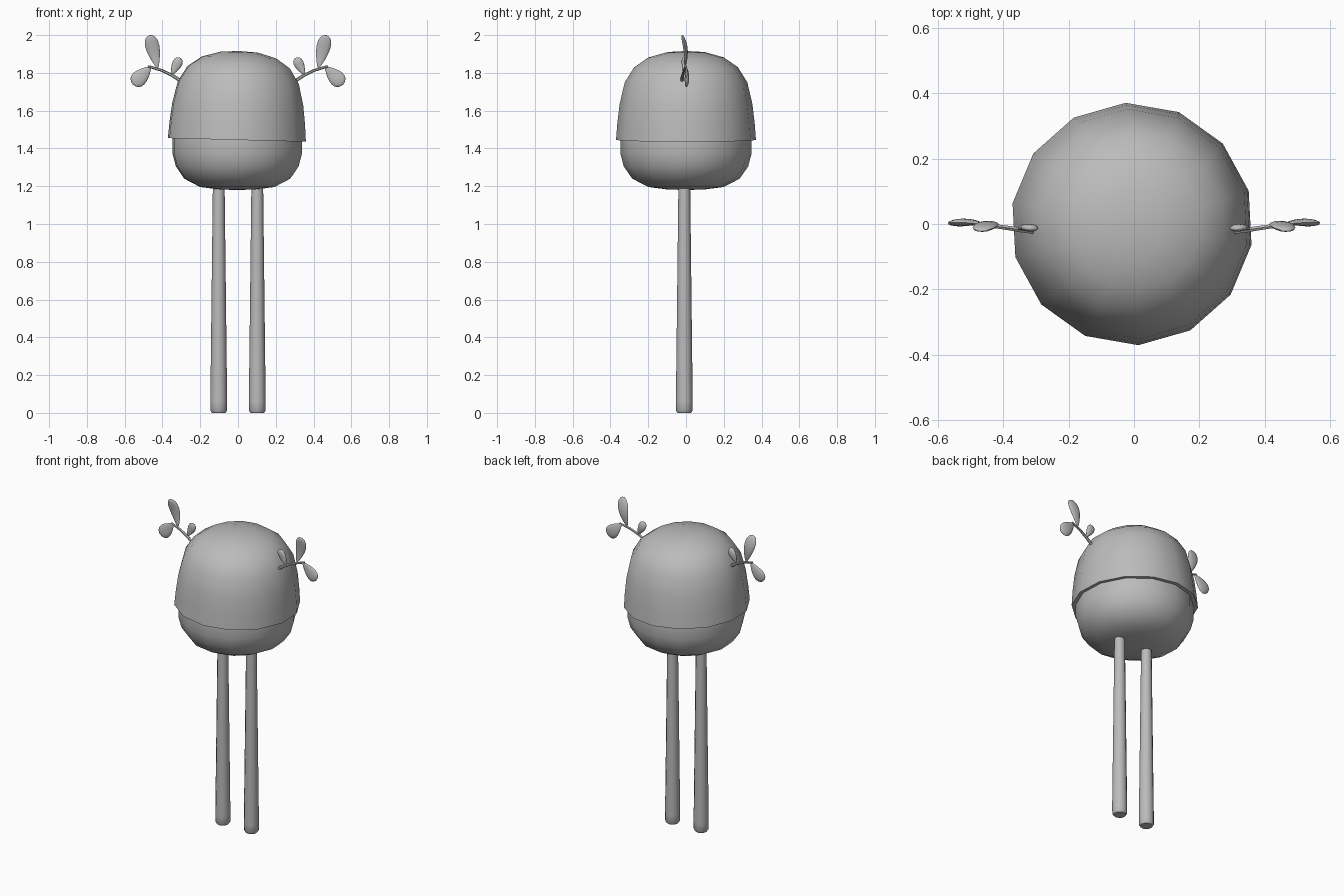
import bpy, bmesh, math
from mathutils import Vector, Matrix

if "Cube" in bpy.data.objects:
    bpy.data.objects.remove(bpy.data.objects["Cube"], do_unlink=True)

GREY = (0.5, 0.5, 0.5, 1)
grey = bpy.data.materials.new("plain grey")
grey.use_nodes = True
grey.diffuse_color = GREY
grey.node_tree.nodes["Principled BSDF"].inputs["Base Color"].default_value = GREY


def finish(name, bm, angle=50):
    bmesh.ops.recalc_face_normals(bm, faces=bm.faces)
    mesh = bpy.data.meshes.new(name)
    bm.to_mesh(mesh)
    bm.free()
    mesh.materials.append(grey)
    obj = bpy.data.objects.new(name, mesh)
    bpy.context.collection.objects.link(obj)
    bpy.ops.object.select_all(action="DESELECT")
    obj.select_set(True)
    bpy.context.view_layer.objects.active = obj
    bpy.ops.object.shade_smooth_by_angle(angle=math.radians(angle))
    return obj


def lathe(name, profile, sides, phase=0.0, angle=50):
    """Revolve (radius, height) points about z; zero radius makes a pole."""
    bm = bmesh.new()
    rings = []
    for r, z in profile:
        if r == 0:
            rings.append([bm.verts.new((0, 0, z))] * sides)
        else:
            turns = [phase + math.tau * i / sides for i in range(sides)]
            rings.append([bm.verts.new((r * math.cos(t), r * math.sin(t), z)) for t in turns])
    for low, high in zip(rings, rings[1:]):
        for i in range(sides):
            j = (i + 1) % sides
            corners = dict.fromkeys((low[i], low[j], high[j], high[i]))
            bm.faces.new(list(corners))
    return finish(name, bm, angle)


# Rounded body, continuing up inside the cap
body = lathe("body", [(0, 1.18), (0.1, 1.183), (0.2, 1.196), (0.285, 1.24), (0.33, 1.305),
                      (0.347, 1.37), (0.348, 1.46), (0.325, 1.6), (0.28, 1.7), (0, 1.8)],
             14, math.radians(93))
body.location.x = -0.004

# Slightly tilted domed cap with an overhanging rim
cap = lathe("cap", [(0.345, 0.0), (0.371, 0.0), (0.364, 0.09), (0.352, 0.19), (0.325, 0.305),
                    (0.275, 0.385), (0.2, 0.437), (0.1, 0.465), (0, 0.471)],
            14, math.radians(93))
cap.location = (-0.006, 0, 1.445)
cap.rotation_euler.y = math.radians(1.5)

# Long tapered legs
for side, label in ((1, "left"), (-1, "right")):
    leg = lathe(label + "_leg", [(0, 0), (0.036, 0), (0.044, 0.012), (0.0445, 0.06),
                                 (0.031, 1.22), (0, 1.22)], 12, angle=40)
    leg.location = (side * 0.102, -0.009, 0)


def leaf(name, base, tip, width, bend):
    """Flattened teardrop, narrow at its base, lying near the xz plane."""
    base, tip = Vector(base), Vector(tip)
    along = tip - base
    length = along.length
    along.normalize()
    across = along.cross(Vector((0, 1, 0))).normalized()
    bm = bmesh.new()
    bmesh.ops.create_uvsphere(bm, u_segments=12, v_segments=10, radius=1)
    for v in bm.verts:
        t = (v.co.z + 1) / 2
        swell = 0.4 + 0.85 * t
        depth = v.co.y * 0.013 * swell + bend * math.sin(math.pi * t)
        v.co = base + along * (t * length) + across * (v.co.x * width / 2 * swell)
        v.co.y += depth
    return finish(name, bm, 60)


def stem(name, points):
    """Thin tapering twig through the given points."""
    bm = bmesh.new()
    rings = []
    for k, p in enumerate(points):
        ahead = Vector(points[min(k + 1, len(points) - 1)]) - Vector(points[max(k - 1, 0)])
        turn = ahead.to_track_quat("Z", "Y").to_matrix().to_4x4()
        ring = bmesh.ops.create_circle(bm, segments=6, radius=0.0095 - 0.001 * k, cap_ends=k in (0, len(points) - 1),
                                       matrix=Matrix.Translation(p) @ turn)
        rings.append(ring["verts"])
    for a, b in zip(rings, rings[1:]):
        for i in range(6):
            j = (i + 1) % 6
            bm.faces.new((a[i], a[j], b[j], b[i]))
    return finish(name, bm)


# A leafy sprig on each side of the cap
for s, label in ((1, "left"), (-1, "right")):
    stem(label + "_stem", [(s * 0.30, -0.023, 1.755), (s * 0.345, -0.018, 1.785),
                           (s * 0.40, -0.01, 1.812), (s * 0.475, 0, 1.835)])
    leaf(label + "_upper_leaf", (s * 0.425, -0.006, 1.825), (s * 0.468, -0.02, 2.0), 0.082, 0.012)
    leaf(label + "_outer_leaf", (s * 0.462, 0, 1.832), (s * 0.556, 0.002, 1.738), 0.092, 0.004)
    leaf(label + "_small_leaf", (s * 0.352, -0.016, 1.79), (s * 0.306, -0.014, 1.88), 0.058, 0.004)
